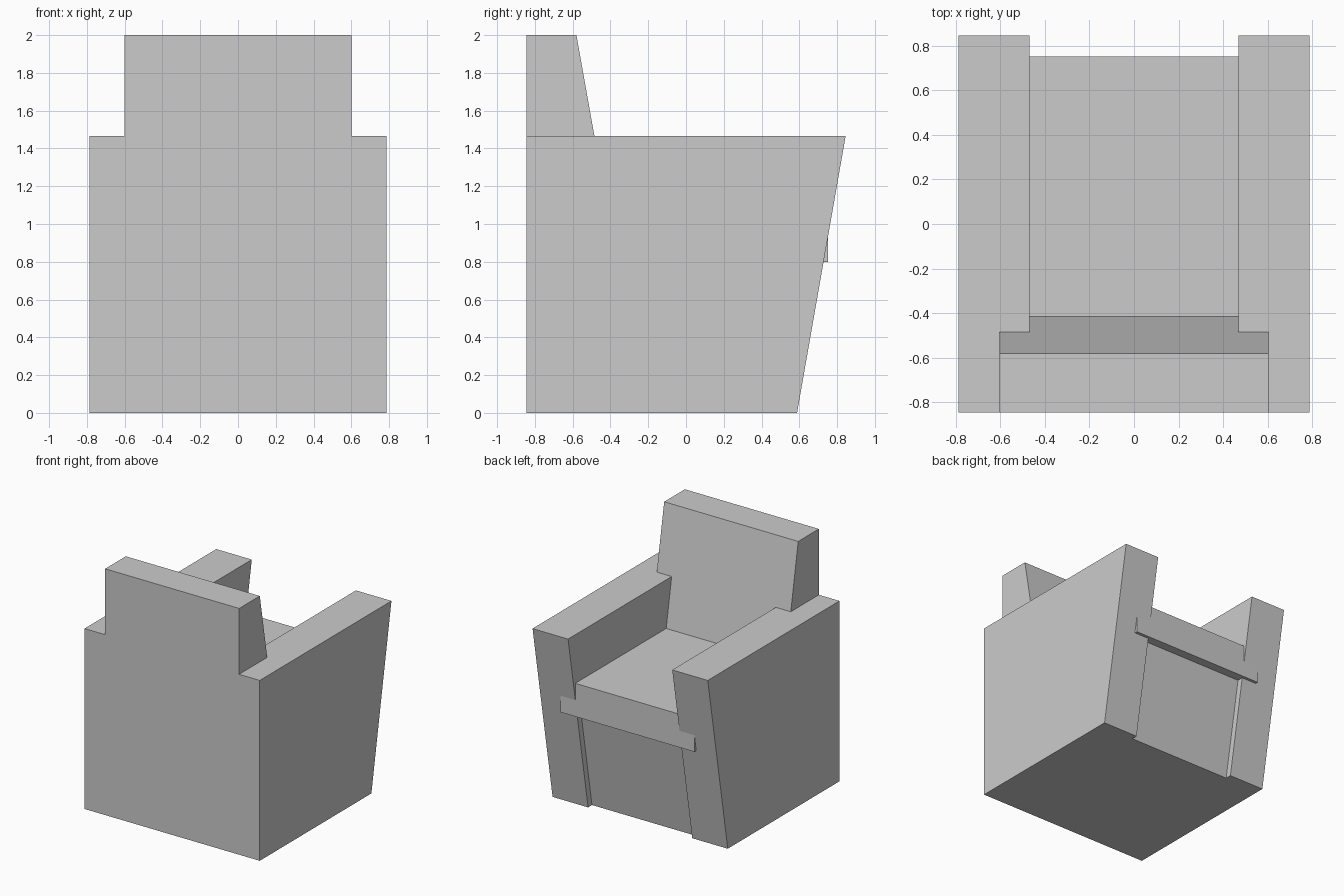
import bpy
import bmesh

cube = bpy.data.objects.get("Cube")
if cube:
    bpy.data.objects.remove(cube, do_unlink=True)

COLOUR = (0.6, 0.6, 0.6, 1.0)
grey = bpy.data.materials.new("light grey")
grey.use_nodes = True
grey.diffuse_color = COLOUR
grey.node_tree.nodes["Principled BSDF"].inputs["Base Color"].default_value = COLOUR

BACK = -0.845        # rear plane of the chair
INNER, OUTER = 0.468, 0.787   # inner and outer sides of the arms
WIDE = 0.602         # half width of headrest and cushion
ARM_TOP = 1.465
SEAT_LOW, SEAT_TOP = 0.8, 1.07


def arm_front(z):
    """Sloping front line of the arms."""
    return 0.588 + 0.257 * z / ARM_TOP


def back_front(z):
    """Sloping front line of the backrest."""
    return -0.58 + 0.178 * (2.0 - z)


def extrude(name, x0, x1, profile):
    """Extrude a (y, z) side profile from x0 to x1."""
    bm = bmesh.new()
    face = bm.faces.new([bm.verts.new((x0, y, z)) for y, z in profile])
    side = bmesh.ops.extrude_face_region(bm, geom=[face])["geom"]
    verts = [v for v in side if isinstance(v, bmesh.types.BMVert)]
    bmesh.ops.translate(bm, verts=verts, vec=(x1 - x0, 0, 0))
    bmesh.ops.recalc_face_normals(bm, faces=bm.faces)
    mesh = bpy.data.meshes.new(name)
    bm.to_mesh(mesh)
    bm.free()
    mesh.materials.append(grey)
    obj = bpy.data.objects.new(name, mesh)
    bpy.context.collection.objects.link(obj)
    return obj


def slab(z0, z1, front):
    """Side profile from the rear plane to a sloping front line."""
    return [(BACK, z0), (front(z0), z0), (front(z1), z1), (BACK, z1)]


# Arms with forward-leaning fronts
for name, sign in (("left_arm", 1), ("right_arm", -1)):
    extrude(name, sign * INNER, sign * OUTER, slab(0, ARM_TOP, arm_front))

# Base with its front panel set back between the arms
extrude("base", -INNER, INNER, slab(0, SEAT_LOW, lambda z: arm_front(z) - 0.05))

# Backrest between the arms, and the wider part above them
extrude("backrest", -INNER, INNER, slab(SEAT_LOW, ARM_TOP, back_front))
extrude("headrest", -WIDE, WIDE, slab(ARM_TOP, 2.0, back_front))

# Seat cushion, whose lower lip laps over the arm fronts
extrude("seat_cushion", -WIDE, WIDE,
        [(-0.6, SEAT_LOW), (0.752, SEAT_LOW), (0.752, SEAT_TOP), (-0.6, SEAT_TOP)])
